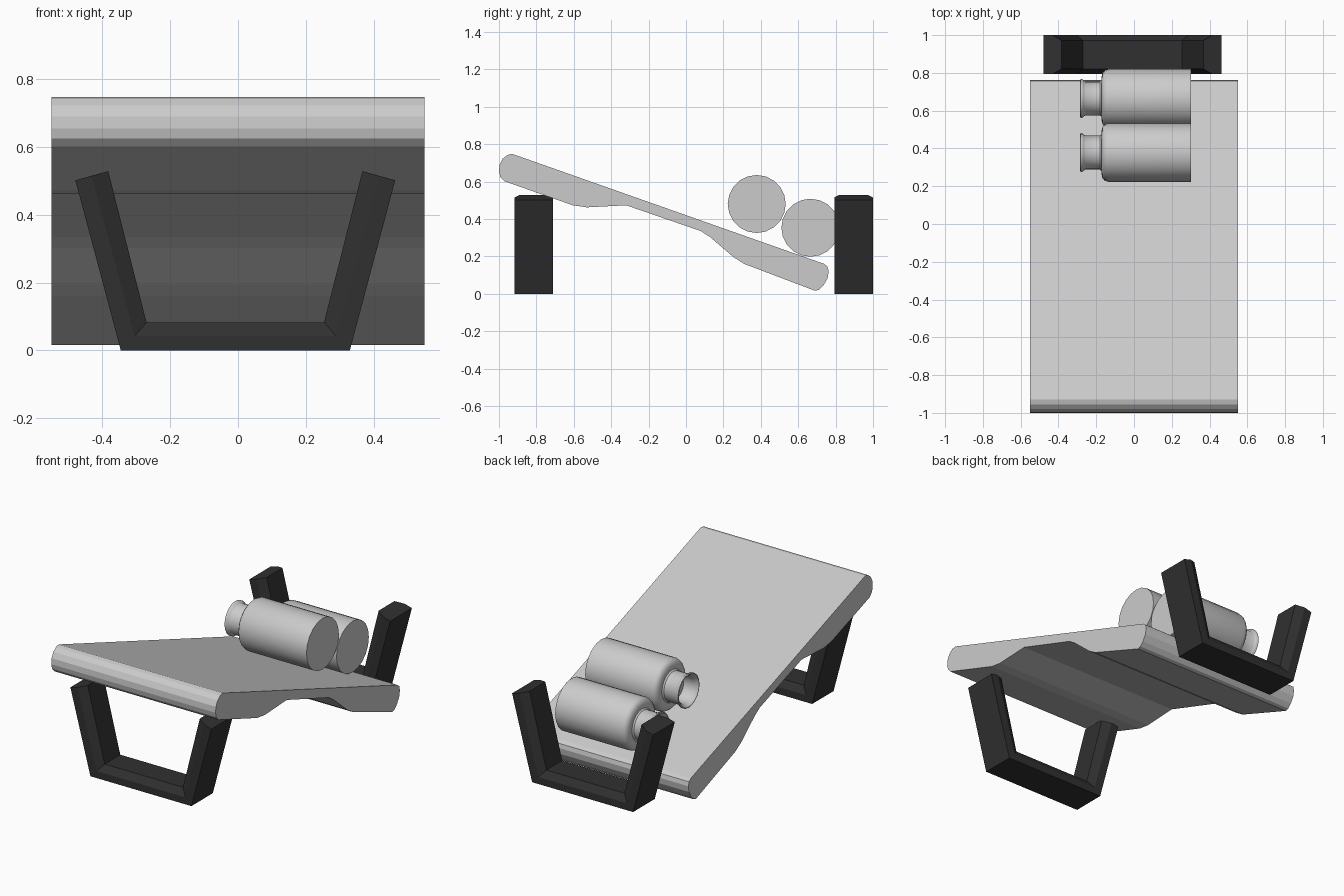
import bpy, bmesh, math

if "Cube" in bpy.data.objects:
    bpy.data.objects.remove(bpy.data.objects["Cube"])


def finish(name, verts, faces, mat=None, smooth=False):
    bm = bmesh.new()
    vs = [bm.verts.new(v) for v in verts]
    for f in faces:
        bm.faces.new([vs[i] for i in f])
    bmesh.ops.recalc_face_normals(bm, faces=bm.faces)
    me = bpy.data.meshes.new(name)
    bm.to_mesh(me)
    bm.free()
    ob = bpy.data.objects.new(name, me)
    bpy.context.collection.objects.link(ob)
    if mat:
        me.materials.append(mat)
    if smooth:
        bpy.ops.object.select_all(action='DESELECT')
        ob.select_set(True)
        bpy.context.view_layer.objects.active = ob
        bpy.ops.object.shade_smooth_by_angle(angle=math.radians(40))
    return ob


def bridge(n_rings, n, closed=True):
    """Quads between consecutive rings of n vertices, plus both end caps."""
    faces = [(r * n + i, r * n + (i + 1) % n,
              (r + 1) * n + (i + 1) % n, (r + 1) * n + i)
             for r in range(n_rings - 1) for i in range(n)]
    faces += [tuple(range(n)), tuple(range((n_rings - 1) * n, n_rings * n))]
    return faces


dark = bpy.data.materials.new("dark_frame")
dark.diffuse_color = (0.03, 0.03, 0.03, 1)
dark.use_nodes = True
dark.node_tree.nodes["Principled BSDF"].inputs["Base Color"].default_value = dark.diffuse_color

# Sloping board: side profile (y, z) extruded across x
board = [(-0.93, 0.748), (-0.955, 0.742), (-0.98, 0.722), (-0.997, 0.69),
         (-1.0, 0.655), (-0.993, 0.625), (-0.972, 0.602),
         (-0.605, 0.473), (-0.53, 0.462), (-0.32, 0.473), (0.08, 0.335),
         (0.13, 0.302), (0.255, 0.195), (0.31, 0.16),
         (0.69, 0.016), (0.712, 0.022), (0.735, 0.045), (0.757, 0.083),
         (0.763, 0.12), (0.757, 0.145), (0.738, 0.16)]
finish("board", [(x, y, z) for x in (-0.55, 0.55) for y, z in board],
       bridge(2, len(board)))

# U-shaped stands: outer, middle and inner outlines; inner edge is chamfered
CX = -0.008
outer = [(-0.472, 0.502), (-0.338, 0.0)]
middle = [(-0.424, 0.515), (-0.297, 0.042)]
inner = [(-0.375, 0.529), (-0.262, 0.083)]


def stand(name, y0, y1):
    c = 0.028
    section = [(outer, y0), (middle, y0), (inner, y0 + c),
               (inner, y1 - c), (middle, y1), (outer, y1)]
    verts = []
    for index, side in ((0, 1), (1, 1), (1, -1), (0, -1)):
        for line, y in section:
            x, z = line[index]
            verts.append((CX + side * x, y, z))
    finish(name, verts, bridge(4, len(section)), dark)


stand("front_stand", -0.917, -0.712)
stand("back_stand", 0.793, 1.0)

# Bottles: lathe profile (x, radius) turned around a sideways axis
bottle = [(0.302, 0.155), (-0.135, 0.155), (-0.155, 0.149), (-0.167, 0.136),
          (-0.171, 0.118), (-0.172, 0.098), (-0.18, 0.09), (-0.258, 0.09),
          (-0.266, 0.096), (-0.275, 0.103), (-0.283, 0.103), (-0.285, 0.097),
          (-0.265, 0.08), (-0.195, 0.078)]
SIDES = 20


def make_bottle(name, cy, cz):
    verts = [(x, cy + r * math.cos(2 * math.pi * i / SIDES),
              cz + r * math.sin(2 * math.pi * i / SIDES))
             for x, r in bottle for i in range(SIDES)]
    finish(name, verts, bridge(len(bottle), SIDES), smooth=True)


make_bottle("upper_bottle", 0.378, 0.480)
make_bottle("lower_bottle", 0.665, 0.353)
